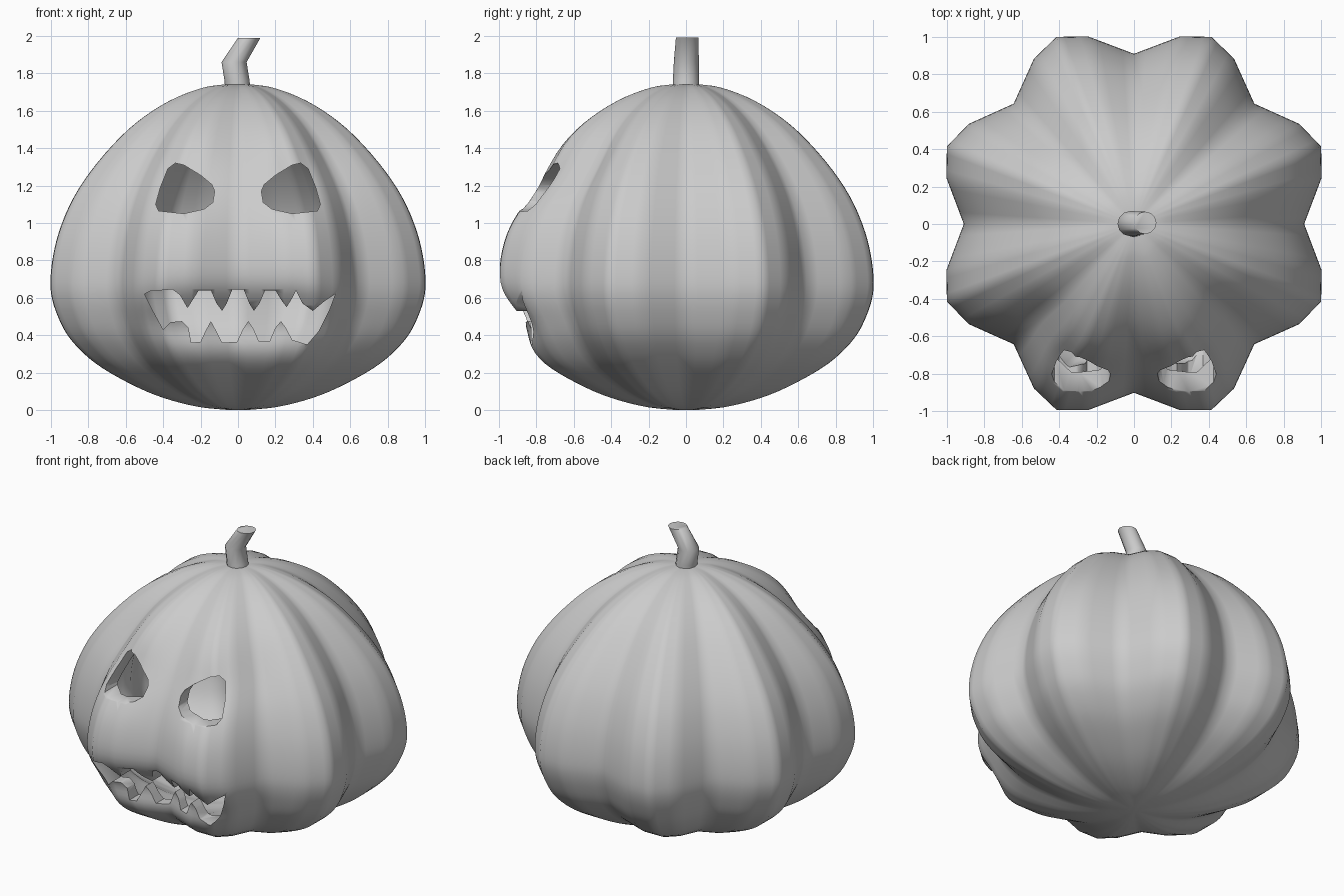
import bpy, bmesh
from math import sin, cos, pi, exp, radians
from mathutils import Vector

if "Cube" in bpy.data.objects:
    bpy.data.objects.remove(bpy.data.objects["Cube"])


def make_object(name, bm):
    bmesh.ops.recalc_face_normals(bm, faces=bm.faces)
    mesh = bpy.data.meshes.new(name)
    bm.to_mesh(mesh)
    bm.free()
    ob = bpy.data.objects.new(name, mesh)
    bpy.context.collection.objects.link(ob)
    return ob


def loft(name, rings):
    bm = bmesh.new()
    loops = [[bm.verts.new(p) for p in ring] for ring in rings]
    for a, b in zip(loops, loops[1:]):
        n = len(a)
        for i in range(n):
            bm.faces.new((a[i], a[(i + 1) % n], b[(i + 1) % n], b[i]))
    bm.faces.new(loops[0][::-1])
    bm.faces.new(loops[-1])
    return make_object(name, bm)


def smooth(ob, degrees):
    bpy.ops.object.select_all(action='DESELECT')
    ob.select_set(True)
    bpy.context.view_layer.objects.active = ob
    bpy.ops.object.shade_smooth_by_angle(angle=radians(degrees))


def spline(pts, steps):
    pts = [Vector(p) for p in pts]
    pts = [2 * pts[0] - pts[1]] + pts + [2 * pts[-1] - pts[-2]]
    out = []
    for a, b, c, d in zip(pts, pts[1:], pts[2:], pts[3:]):
        for s in range(steps):
            t = s / steps
            out.append(0.5 * (2 * b + (c - a) * t + (2 * a - 5 * b + 4 * c - d) * t * t
                              + (3 * b - a - 3 * c + d) * t ** 3))
    return out + [pts[-2]]


# Eight-lobed cross-section
outline = []
for k in range(8):
    for deg, r in ((0, .91), (13.8, 1.033), (22.5, 1.083), (31.2, 1.033)):
        a = radians(45 * k + deg)
        outline.append(Vector((r * cos(a), r * sin(a))))
section = []
for i, p in enumerate(outline):
    q = outline[(i + 1) % 32]
    section += [p.lerp(q, t / 4) for t in range(4)]

# Side profile: radius, height
profile = spline([(.05, 0), (.2, .015), (.35, .05), (.49, .1), (.64, .175), (.76, .25),
                  (.85, .33), (.915, .41), (.96, .5), (.99, .59), (1, .68), (.988, .81),
                  (.955, .95), (.895, 1.1), (.815, 1.235), (.71, 1.37), (.585, 1.5),
                  (.455, 1.6), (.32, 1.675), (.18, 1.725), (.08, 1.74)], 3)


def dent(x, y, z):
    # Sunken areas around the eyes and mouth
    if y > -.2:
        return 0
    eye = .065 * exp(-((abs(x) - .31) / .2) ** 2 - ((z - 1.22) / .17) ** 2)
    spread = .15 if z > .47 else .13
    mouth = .12 * exp(-(x / .5) ** 4 - ((z - .47) / spread) ** 2)
    return eye + mouth


def lobed_form(name, scale):
    rings = []
    for r, z in profile:
        ring = []
        for p in section:
            x, y = p * r
            ring.append((x * scale, (y + dent(x, y, z)) * scale, .87 + (z - .87) * scale))
        rings.append(ring)
    return loft(name, rings)


# Hollow body, carved eyes and jagged mouth
body = lobed_form("pumpkin_body", 1)
eye = [(.125, 1.17), (.14, 1.205), (.2, 1.255), (.29, 1.31), (.335, 1.32), (.375, 1.29),
       (.415, 1.19), (.44, 1.1), (.425, 1.065), (.29, 1.05), (.18, 1.075), (.135, 1.11)]
mouth = [(-.5, .62), (-.47, .635), (-.35, .645), (-.31, .615), (-.27, .545), (-.235, .6),
         (-.21, .64), (-.145, .64), (-.115, .57), (-.085, .53), (-.06, .57), (-.03, .645),
         (.03, .645), (.06, .57), (.085, .53), (.115, .57), (.145, .64), (.2, .64),
         (.23, .59), (.26, .55), (.285, .59), (.31, .64), (.345, .57), (.4, .53),
         (.46, .58), (.52, .62), (.49, .54), (.43, .42), (.37, .35), (.29, .375),
         (.255, .44), (.23, .475), (.2, .44), (.17, .37), (.11, .37), (.085, .43),
         (.055, .475), (.025, .43), (-.005, .365), (-.085, .36), (-.115, .42),
         (-.145, .475), (-.175, .42), (-.2, .365), (-.25, .36), (-.265, .44),
         (-.3, .475), (-.36, .47), (-.4, .43), (-.46, .54)]
cutters = [lobed_form("cavity_cutter", .9)]
for name, pts in (("eye_cutter_right", eye), ("eye_cutter_left", [(-x, z) for x, z in eye]),
                  ("mouth_cutter", mouth)):
    cutters.append(loft(name, [[(x, y, z) for x, z in pts] for y in (-1.3, -.3)]))
for cutter in cutters:
    cutter.hide_render = True
    mod = body.modifiers.new(cutter.name, 'BOOLEAN')
    mod.operation = 'DIFFERENCE'
    mod.solver = 'EXACT'
    mod.object = cutter

bpy.context.view_layer.objects.active = body
for mod in list(body.modifiers):
    bpy.ops.object.modifier_apply(modifier=mod.name)
for cutter in cutters:
    bpy.data.objects.remove(cutter)
smooth(body, 60)

# Bent stem
stem_rings = []
for x, y, z, rx, ry in ((0, 0, 1.7, .068, .07), (-.005, 0, 1.76, .067, .07),
                        (-.021, .002, 1.86, .067, .067), (.06, .006, 1.99, .06, .06)):
    stem_rings.append([(x + rx * cos(i * pi / 6), y + ry * sin(i * pi / 6), z)
                       for i in range(12)])
smooth(loft("stem", stem_rings), 60)
